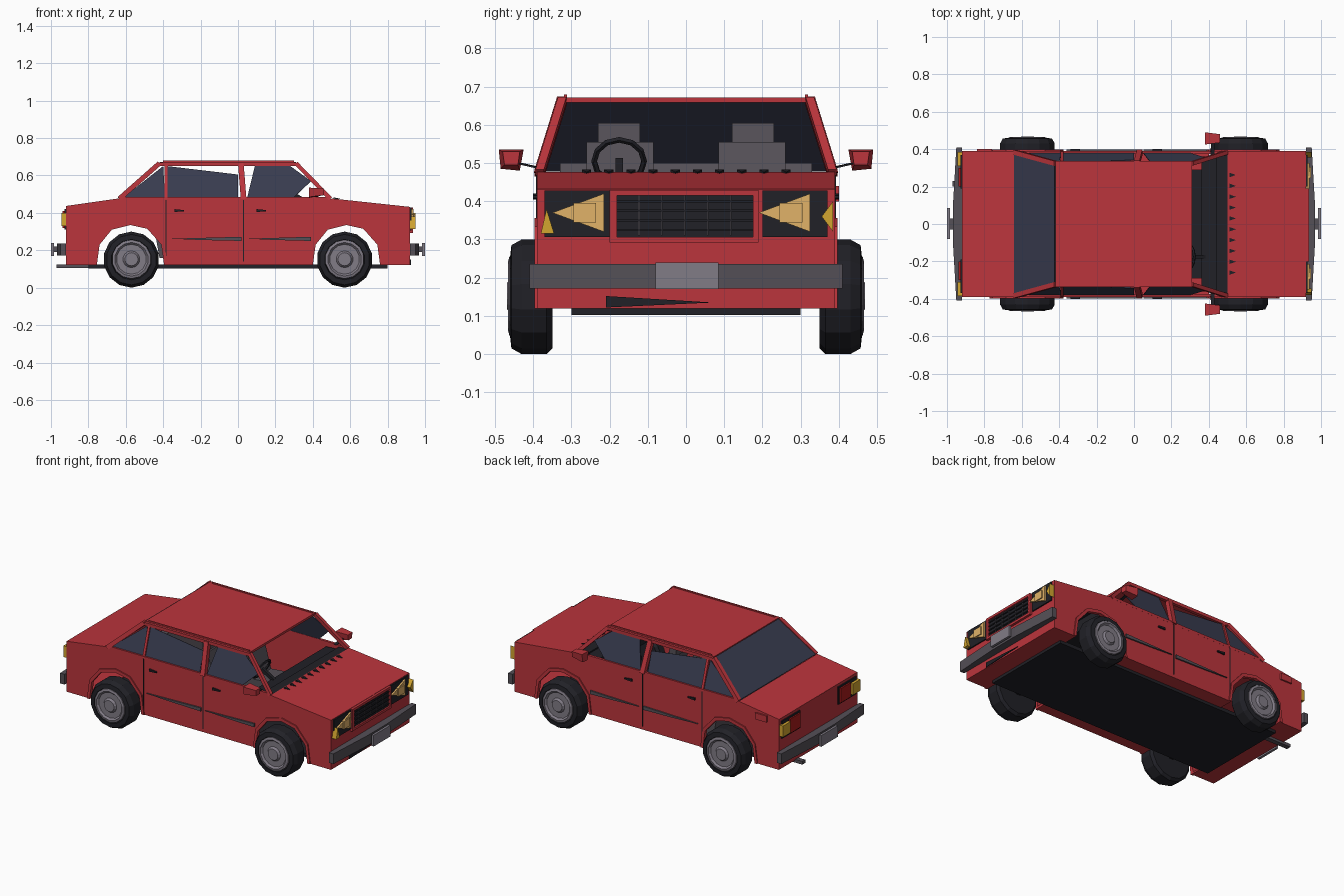
import bpy, bmesh, math
from mathutils import Vector


def mat(name, r, g, b):
    m = bpy.data.materials.new(name)
    m.diffuse_color = (r, g, b, 1)
    return m


RED = mat("red_paint", 0.5, 0.035, 0.045)
DARK = mat("black_trim", 0.015, 0.015, 0.02)
GLASS = mat("tinted_glass", 0.04, 0.045, 0.08)
TAN = mat("lamp_glass", 0.75, 0.45, 0.14)
AMBER = mat("amber_lens", 0.65, 0.38, 0.03)
LENS = mat("red_lens", 0.4, 0.01, 0.01)
GREY = mat("dark_grey", 0.09, 0.08, 0.095)
METAL = mat("light_grey", 0.22, 0.2, 0.24)


def build(name, verts, faces, m, mirror=False):
    me = bpy.data.meshes.new(name)
    bm = bmesh.new()
    vs = [bm.verts.new(v) for v in verts]
    for f in faces:
        bm.faces.new([vs[i] for i in f])
    bmesh.ops.recalc_face_normals(bm, faces=bm.faces)
    bm.to_mesh(me)
    bm.free()
    me.materials.append(m)
    ob = bpy.data.objects.new(name, me)
    bpy.context.collection.objects.link(ob)
    if mirror:
        md = ob.modifiers.new("Mirror", 'MIRROR')
        md.use_axis = (False, True, False)
        md.use_mirror_merge = False
    return ob


def loft(name, a, b, m, mirror=False):
    """Solid between two equal outlines."""
    n = len(a)
    faces = [range(n), range(n, 2 * n)]
    faces += [(i, (i + 1) % n, (i + 1) % n + n, i + n) for i in range(n)]
    return build(name, list(a) + list(b), faces, m, mirror)


def side(name, xz, y0, y1, m, mirror=True):
    return loft(name, [(x, y0, z) for x, z in xz], [(x, y1, z) for x, z in xz], m, mirror)


def facing(name, yz, x0, x1, m, mirror=False):
    return loft(name, [(x0, y, z) for y, z in yz], [(x1, y, z) for y, z in yz], m, mirror)


def box(name, x0, x1, y0, y1, z0, z1, m, mirror=False):
    return side(name, [(x0, z0), (x1, z0), (x1, z1), (x0, z1)], y0, y1, m, mirror)


def panel(name, pts, t, m, mirror=False):
    n = (Vector(pts[1]) - Vector(pts[0])).cross(Vector(pts[2]) - Vector(pts[0])).normalized() * t
    return loft(name, pts, [tuple(Vector(p) - n) for p in pts], m, mirror)


def beam(name, a, b, w, m, mirror=True):
    a, b = Vector(a), Vector(b)
    u = (b - a).cross(Vector((0, 1, 0))).normalized() * w / 2
    v = Vector((0, w / 2, 0))
    ring = [u + v, u - v, -u - v, -u + v]
    return loft(name, [a + r for r in ring], [b + r for r in ring], m, mirror)


def lathe(name, prof, cx, cz, seg, m):
    """Turn (radius, y) points about the wheel axle; closed profile."""
    verts, faces, n = [], [], len(prof)
    for i in range(seg):
        t = 2 * math.pi * (i + 0.5) / seg
        verts += [(cx + r * math.cos(t), y, cz + r * math.sin(t)) for r, y in prof]
    for i in range(seg):
        j = (i + 1) % seg
        faces += [(i * n + k, i * n + k + 1, j * n + k + 1, j * n + k) for k in range(n - 1)]
    faces += [[i * n for i in range(seg)], [i * n + n - 1 for i in range(seg)]]
    return build(name, verts, faces, m, True)


# Body sides with notched wheel arches
arch = [(0.18, 0.12), (0.165, 0.23), (0.09, 0.315), (0, 0.335), (-0.1, 0.31), (-0.165, 0.23), (-0.18, 0.12)]
outline = [(-0.92, 0.12), (-0.92, 0.435), (-0.64, 0.475), (0.5, 0.475), (0.92, 0.43), (0.92, 0.12)]
for cx in (0.58, -0.575):
    outline += [(cx + x, z) for x, z in arch]
side("body_side", outline, 0.375, 0.39, RED)
for cx in (0.58, -0.575):
    rim = [(cx + x, z) for x, z in arch]
    outer = [(cx + x * 1.1, 0.12 + (z - 0.12) * 1.1) for x, z in arch]
    side("arch_lip", rim + outer[::-1], 0.38, 0.397, RED)

# Hood, trunk, end panels, sills and floor
panel("hood", [(0.5, -0.39, 0.477), (0.92, -0.39, 0.432), (0.92, 0.39, 0.432), (0.5, 0.39, 0.477)], 0.012, RED)
panel("trunk_lid", [(-0.92, -0.39, 0.437), (-0.64, -0.39, 0.477), (-0.64, 0.39, 0.477), (-0.92, 0.39, 0.437)], 0.012, RED)
box("front_panel", 0.905, 0.92, -0.385, 0.385, 0.12, 0.43, RED)
box("rear_panel", -0.92, -0.905, -0.385, 0.385, 0.12, 0.435, RED)
box("front_underside", 0.76, 0.915, -0.385, 0.385, 0.12, 0.13, RED)
box("rear_underside", -0.915, -0.755, -0.385, 0.385, 0.12, 0.13, RED)
box("sill", -0.395, 0.4, 0.29, 0.385, 0.12, 0.135, RED, True)
box("floor_pan", -0.8, 0.8, -0.3, 0.3, 0.102, 0.125, DARK)
box("cowl", 0.44, 0.51, -0.38, 0.38, 0.462, 0.474, DARK)

# Cabin: roof, pillars, rails
panel("roof", [(-0.42, -0.32, 0.672), (0.31, -0.32, 0.672), (0.31, 0.32, 0.672), (-0.42, 0.32, 0.672)], 0.014, RED)


def sy(z):
    return 0.383 - (z - 0.475) * 0.31


def sp(x, z):
    return (x, sy(z), z)


beam("front_pillar", sp(0.495, 0.475), sp(0.31, 0.665), 0.022, RED)
beam("rear_pillar", sp(-0.635, 0.475), sp(-0.42, 0.665), 0.026, RED)
beam("center_pillar", sp(0.03, 0.475), sp(0.015, 0.665), 0.03, RED)
beam("quarter_pillar", sp(-0.385, 0.475), sp(-0.385, 0.665), 0.016, RED)
beam("roof_rail", sp(-0.42, 0.66), sp(0.31, 0.66), 0.02, RED)
beam("belt_rail", sp(-0.62, 0.477), sp(0.49, 0.477), 0.016, RED)
beam("drip_rail", (-0.4, 0.315, 0.675), (0.3, 0.315, 0.675), 0.008, RED)

# Glass
panel("rear_window", [(-0.642, -0.37, 0.482), (-0.425, -0.315, 0.67), (-0.425, 0.315, 0.67), (-0.642, 0.37, 0.482)], 0.006, GLASS)
for nm, pts in (("quarter_glass", [(-0.61, 0.485), (-0.4, 0.65), (-0.39, 0.485)]),
                ("rear_door_glass", [(-0.38, 0.485), (-0.38, 0.65), (0.0, 0.605), (0.0, 0.485)]),
                ("front_door_glass", [(0.05, 0.485), (0.09, 0.65), (0.28, 0.65), (0.39, 0.57), (0.3, 0.485)])):
    panel(nm, [sp(*p) for p in pts], 0.004, GLASS, True)

# Doors: seams, handles, trim strips
for x in (-0.385, 0.03):
    box("door_seam", x - 0.003, x + 0.003, 0.388, 0.392, 0.14, 0.47, DARK, True)
for x in (-0.31, 0.13):
    side("door_handle", [(x - 0.03, 0.42), (x + 0.02, 0.415), (x + 0.02, 0.408), (x - 0.03, 0.405)], 0.385, 0.4, DARK)
side("rear_door_trim", [(-0.36, 0.262), (0.02, 0.272), (0.02, 0.25), (-0.2, 0.255)], 0.385, 0.399, GREY)
side("front_door_trim", [(0.05, 0.262), (0.39, 0.272), (0.39, 0.25), (0.2, 0.255)], 0.385, 0.399, GREY)
box("fuel_cap", -0.84, -0.76, 0.385, 0.4, 0.4, 0.44, RED)

# Side mirrors
loft("mirror_housing", [(0.38, 0.425, 0.535), (0.38, 0.49, 0.535), (0.38, 0.485, 0.485), (0.38, 0.435, 0.48)],
     [(0.46, 0.435, 0.53), (0.46, 0.48, 0.53), (0.46, 0.475, 0.495), (0.46, 0.44, 0.495)], RED, True)
beam("mirror_arm", (0.42, 0.375, 0.485), (0.421, 0.44, 0.5), 0.02, DARK)

# Front: grille, headlamps, markers, valance slot
for nm, y0, y1, z0, z1 in (("top", -0.2, 0.19, 0.415, 0.43), ("bottom", -0.2, 0.19, 0.292, 0.307),
                           ("left", -0.2, -0.18, 0.3, 0.42), ("right", 0.175, 0.19, 0.3, 0.42)):
    box("grille_frame_" + nm, 0.915, 0.935, y0, y1, z0, z1, RED)
box("grille", 0.915, 0.925, -0.185, 0.18, 0.305, 0.418, DARK)
for i in range(4):
    box("grille_slat", 0.92, 0.931, -0.18, 0.175, 0.322 + i * 0.025, 0.328 + i * 0.025, DARK)
for i in range(5):
    y = -0.125 + i * 0.06
    box("grille_bar", 0.92, 0.93, y, y + 0.004, 0.31, 0.415, GREY)
box("headlamp_surround", 0.915, 0.928, 0.2, 0.37, 0.307, 0.428, DARK, True)
for y in (-0.35, 0.19):
    facing("headlamp", [(y, 0.37), (y + 0.135, 0.42), (y + 0.135, 0.32)], 0.92, 0.938, TAN)
    box("headlamp_lens", 0.93, 0.945, y + 0.055, y + 0.115, 0.345, 0.395, TAN)
facing("front_marker_left", [(-0.38, 0.315), (-0.365, 0.38), (-0.345, 0.315)], 0.92, 0.95, AMBER)
facing("front_marker_right", [(0.355, 0.36), (0.385, 0.4), (0.385, 0.32)], 0.92, 0.95, AMBER)
facing("valance_slot", [(-0.21, 0.122), (-0.21, 0.152), (0.07, 0.135)], 0.915, 0.925, DARK)

# Rear lamps
box("tail_lamp_surround", -0.928, -0.915, 0.19, 0.37, 0.31, 0.42, DARK, True)
box("tail_lamp", -0.937, -0.92, 0.2, 0.3, 0.32, 0.41, LENS, True)
box("rear_marker", -0.945, -0.92, 0.31, 0.385, 0.33, 0.4, AMBER, True)
box("exhaust_pipe", -0.97, -0.8, 0.2, 0.23, 0.105, 0.125, GREY)

# Bumpers and plates at both ends
for s, nm in ((1, "front"), (-1, "rear")):
    bow = [(0.92, 0.41), (0.95, 0.41), (0.968, 0.1), (0.968, -0.1), (0.95, -0.41), (0.92, -0.41)]
    loft(nm + "_bumper", [(s * x, y, 0.172) for x, y in bow], [(s * x, y, 0.236) for x, y in bow], GREY)
    xs = sorted((s * 0.96, s * 1.0))
    box(nm + "_plate", xs[0] if s < 0 else 0.985, xs[1] if s > 0 else -0.985, -0.08, 0.085, 0.17, 0.24, METAL)
    box(nm + "_plate_mount", min(s * .96, s * .99), max(s * .96, s * .99), -0.03, 0.03, 0.19, 0.22, GREY)

# Row of small air vents on the hood
for i in range(10):
    y = -0.26 + i * 0.058
    loft("hood_vent", [(0.51, y - 0.012, 0.476), (0.51, y + 0.012, 0.476), (0.545, y, 0.473)],
         [(0.51, y - 0.012, 0.483), (0.51, y + 0.012, 0.483), (0.545, y, 0.476)], DARK)

# Interior
panel("dashboard", [(0.36, -0.36, 0.46), (0.48, -0.36, 0.468), (0.48, 0.36, 0.468), (0.36, 0.36, 0.46)], 0.08, DARK)
side("front_seat_base", [(-0.02, 0.16), (0.2, 0.16), (0.21, 0.29), (-0.02, 0.27)], 0.085, 0.26, GREY)
side("front_seat_back", [(-0.02, 0.25), (0.05, 0.27), (-0.03, 0.555), (-0.08, 0.555)], 0.085, 0.26, GREY)
side("headrest", [(-0.09, 0.55), (-0.04, 0.55), (-0.05, 0.605), (-0.09, 0.605)], 0.12, 0.23, GREY)
side("rear_bench", [(-0.42, 0.16), (-0.2, 0.16), (-0.2, 0.29), (-0.35, 0.28), (-0.43, 0.5), (-0.48, 0.5)], -0.33, 0.33, GREY, False)
bpy.ops.mesh.primitive_torus_add(major_segments=12, minor_segments=5, major_radius=0.065, minor_radius=0.008,
                                 location=(0.29, -0.175, 0.505), rotation=(0, math.radians(-60), 0))
wheel = bpy.context.object
wheel.name = "steering_wheel"
wheel.data.materials.append(DARK)
beam("steering_column", (0.29, -0.175, 0.505), (0.4, -0.175, 0.44), 0.02, DARK, False)

# Wheels: tyre, dished hub and center cap
for x in (0.57, -0.57):
    lathe("tyre", [(0.09, 0.35), (0.135, 0.35), (0.15, 0.365), (0.15, 0.43), (0.135, 0.457), (0.108, 0.46), (0.1, 0.44)], x, 0.15, 14, DARK)
    lathe("hub", [(0.104, 0.44), (0.104, 0.462), (0.09, 0.466), (0.08, 0.455), (0.045, 0.455), (0.035, 0.468)], x, 0.152, 14, METAL)
box("front_axle", 0.555, 0.585, -0.36, 0.36, 0.135, 0.16, DARK)
box("rear_axle", -0.585, -0.555, -0.36, 0.36, 0.135, 0.16, DARK)
